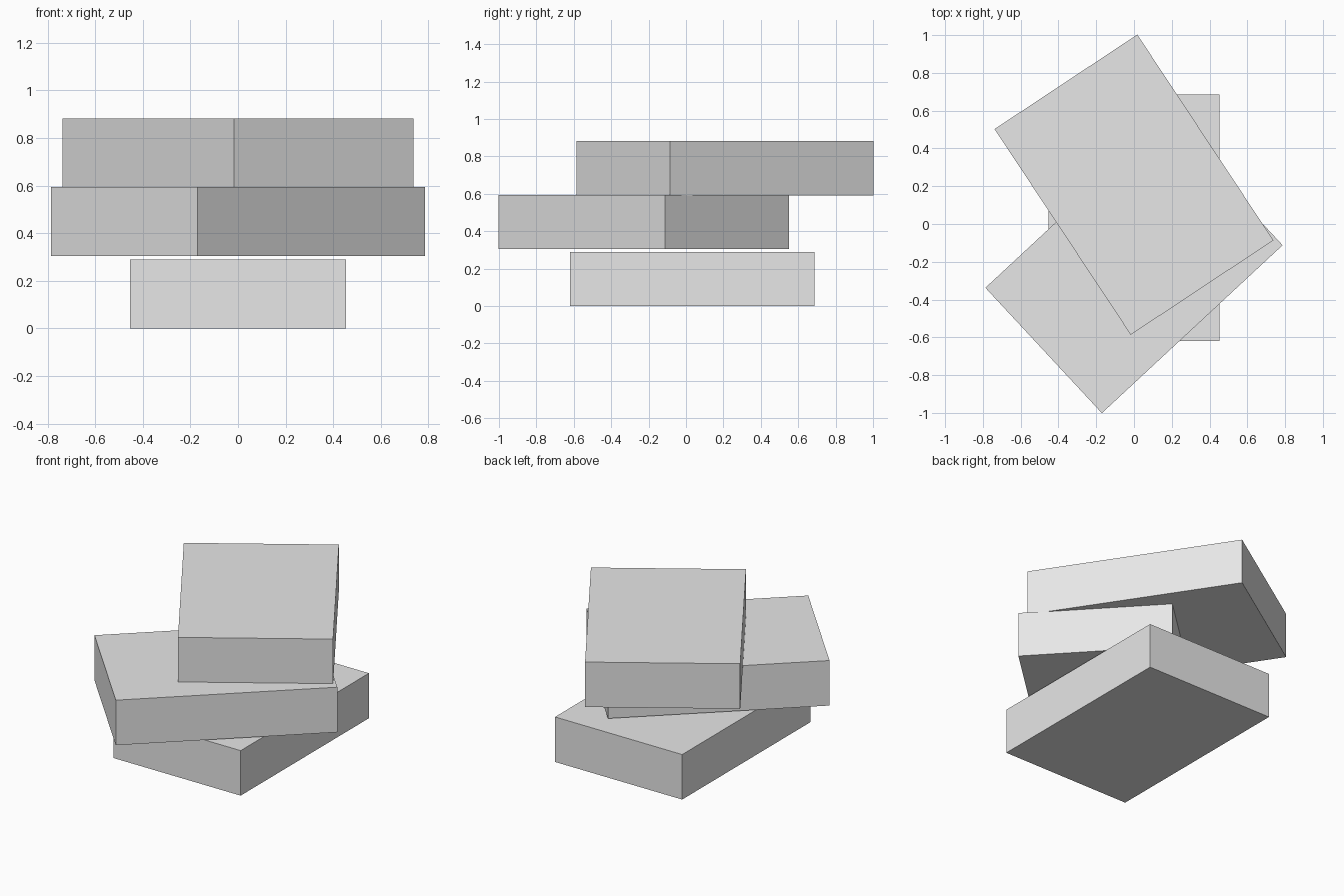
import bpy
from math import radians

cube = bpy.data.objects.get("Cube")
if cube:
    bpy.data.objects.remove(cube, do_unlink=True)

# Single light grey for the whole stack
grey = bpy.data.materials.new("light_grey")
grey.use_nodes = True
colour = (0.8, 0.8, 0.8, 1)
grey.diffuse_color = colour
grey.node_tree.nodes["Principled BSDF"].inputs["Base Color"].default_value = colour

SIZE = (0.906, 1.306, 0.29)


def block(name, x, y, base, turn):
    """One slab, resting at height base and turned about z in degrees."""
    bpy.ops.mesh.primitive_cube_add(size=1, location=(x, y, base + SIZE[2] / 2),
                                    rotation=(0, 0, radians(turn)))
    ob = bpy.context.object
    ob.name = name
    ob.scale = SIZE
    bpy.ops.object.transform_apply(location=False, rotation=False, scale=True)
    ob.data.materials.append(grey)


# Three equal slabs, loosely stacked
block("bottom_block", 0, 0.033, 0, 0)
block("middle_block", 0, -0.225, 0.304, -47.1)
block("top_block", 0, 0.208, 0.591, 33.5)
